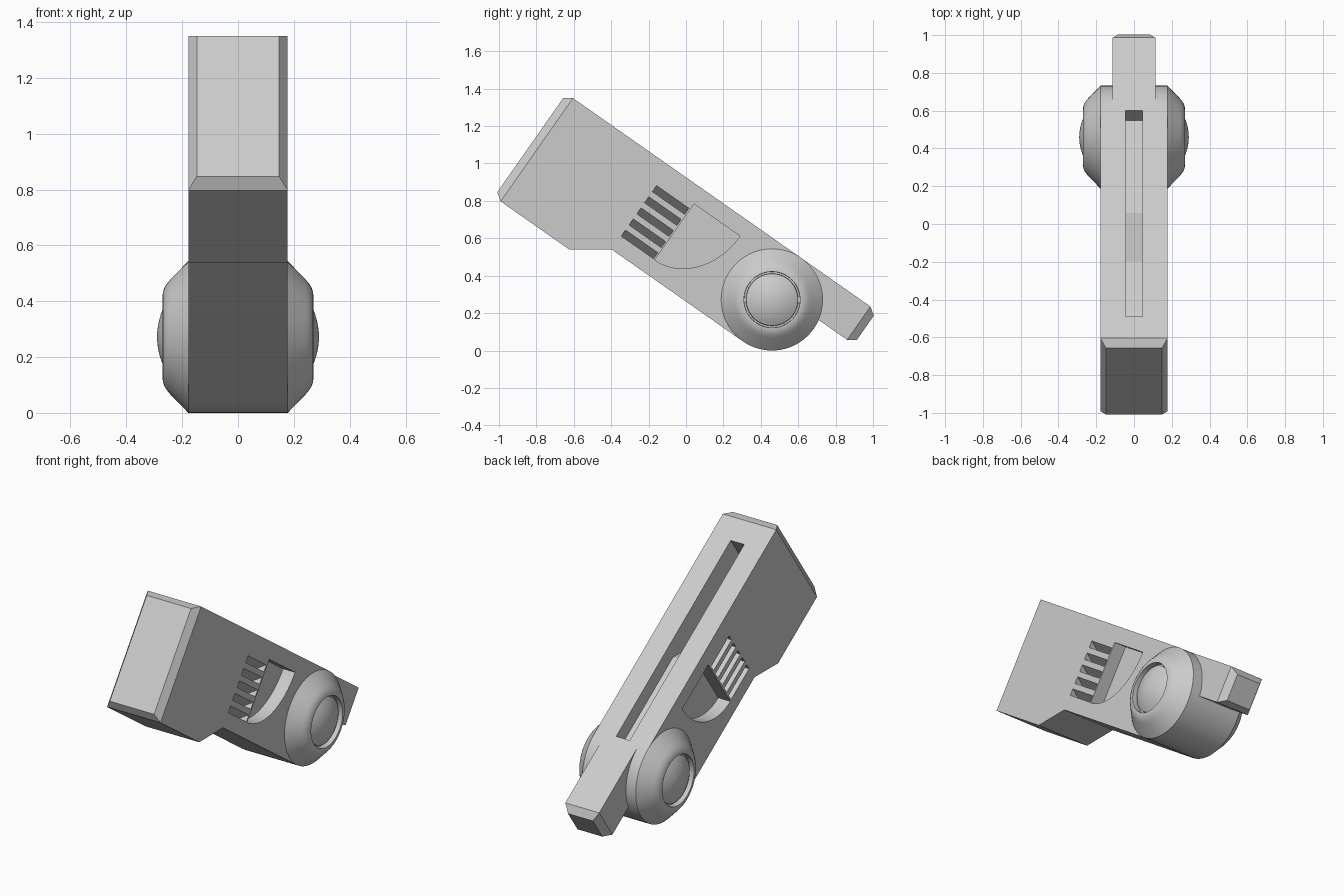
import bpy, bmesh
from math import cos, sin, pi, radians
from mathutils import Vector

if "Cube" in bpy.data.objects:
    bpy.data.objects.remove(bpy.data.objects["Cube"], do_unlink=True)

TILT = radians(35)
R = 0.272           # wheel radius, also half the body depth
HALF = 0.178        # half the body width
CHAMFER = 0.043

grey = bpy.data.materials.new("light_grey")
grey.use_nodes = True
grey.diffuse_color = (0.6, 0.6, 0.6, 1)
grey.node_tree.nodes["Principled BSDF"].inputs["Base Color"].default_value = (0.6, 0.6, 0.6, 1)


def place(u, v, x):
    """u runs down the tilted body, v is square to it, x is across."""
    return Vector((x, 0.46 + u * cos(TILT) + v * sin(TILT),
                   R - u * sin(TILT) + v * cos(TILT)))


def prism(bm, ring, shift):
    """Solid from a ring of (u, v, x) points swept by a (u, v, x) shift."""
    base = [bm.verts.new(place(*p)) for p in ring]
    far = [bm.verts.new(place(*(a + b for a, b in zip(p, shift)))) for p in ring]
    faces = [bm.faces.new(base), bm.faces.new(far[::-1])]
    n = len(ring)
    for i in range(n):
        j = (i + 1) % n
        faces.append(bm.faces.new((base[i], far[i], far[j], base[j])))
    bmesh.ops.recalc_face_normals(bm, faces=faces)


def chamfer_end(bm, direction):
    """Taper the end that faces along the given u direction."""
    axis = place(direction, 0, 0) - place(0, 0, 0)
    bm.normal_update()
    end = max(bm.faces, key=lambda f: f.normal.dot(axis) * 100
              + f.calc_center_median().dot(axis))
    bmesh.ops.inset_individual(bm, faces=[end], thickness=CHAMFER, depth=CHAMFER)


def finish(bm, name):
    mesh = bpy.data.meshes.new(name)
    bm.to_mesh(mesh)
    bm.free()
    mesh.materials.append(grey)
    obj = bpy.data.objects.new(name, mesh)
    bpy.context.collection.objects.link(obj)
    return obj


def smooth(obj):
    bpy.ops.object.select_all(action='DESELECT')
    obj.select_set(True)
    bpy.context.view_layer.objects.active = obj
    bpy.ops.object.shade_smooth_by_angle(angle=radians(25))


# Body: deep front block, stepped underside, round back end
outline = [(-1.49, R), (-1.49, -0.402), (-1.04, -0.402), (-0.857, -R)]
outline += [(R * sin(a), -R * cos(a)) for a in (pi * i / 32 for i in range(33))]
bm = bmesh.new()
prism(bm, [(u, v, -HALF) for u, v in outline], (0, 0, 2 * HALF))
chamfer_end(bm, -1)
body = finish(bm, "body")

# Cutters: stepped top slot, curved side pockets, slanted side vents
bm = bmesh.new()
slot = [(-1.35, 0.35), (-1.35, 0.035), (-0.83, 0.035),
        (-0.617, 0.183), (0.012, 0.183), (0.012, 0.35)]
prism(bm, [(u, v, -0.045) for u, v in slot], (0, 0, 0.09))
pocket = [(-0.635, 0.18)]
pocket += [(-0.635 + 0.3 * cos(a), 0.18 - 0.366 * sin(a))
           for a in (pi / 2 * i / 20 for i in range(21))]
for side in (-1, 1):
    prism(bm, [(u, v, side * (HALF - 0.08)) for u, v in pocket], (0, 0, side * 0.12))
    for k in range(5):
        low = -0.184 + 0.0725 * k
        wedge = [(low, HALF - 0.06), (low, HALF + 0.02), (low + 0.053, HALF + 0.02)]
        prism(bm, [(-0.855, v, side * x) for v, x in wedge], (0.21, 0, 0))
cutter = finish(bm, "recess_cutter")
cutter.hide_render = True

cut = body.modifiers.new("recesses", 'BOOLEAN')
cut.operation = 'DIFFERENCE'
cut.solver = 'EXACT'
cut.object = cutter
bpy.context.view_layer.update()
carved = bpy.data.meshes.new_from_object(
    body.evaluated_get(bpy.context.evaluated_depsgraph_get()))
body.modifiers.clear()
body.data = carved
bpy.data.objects.remove(cutter, do_unlink=True)
smooth(body)

# Rear tab
bm = bmesh.new()
tab = [(-0.02, 0.054), (0.452, 0.054), (0.452, R), (-0.02, R)]
prism(bm, [(u, v, -0.113) for u, v in tab], (0, 0, 0.226))
chamfer_end(bm, 1)
finish(bm, "rear_tab")

# Side wheels: sloped rim, rounded lip, domed hub set in the middle
profile = [(0, 0.17), (R, 0.17), (R, HALF), (0.205, 0.243), (0.192, 0.254),
           (0.178, 0.263), (0.164, 0.268), (0.15, 0.27), (0.149, 0.236), (0.14, 0.236)]
profile += [(r, 0.29 - 2.1 * r * r) for r in (0.138, 0.12, 0.1, 0.08, 0.06, 0.04, 0.02, 0)]
for name, side in (("left_wheel", 1), ("right_wheel", -1)):
    bm = bmesh.new()
    verts = [bm.verts.new(place(0, r, side * x)) for r, x in profile]
    edges = [bm.edges.new(pair) for pair in zip(verts, verts[1:])]
    bmesh.ops.spin(bm, geom=verts + edges, cent=place(0, 0, 0), axis=(1, 0, 0),
                   angle=2 * pi, steps=64)
    bmesh.ops.remove_doubles(bm, verts=bm.verts, dist=0.0005)
    bmesh.ops.recalc_face_normals(bm, faces=bm.faces)
    smooth(finish(bm, name))
